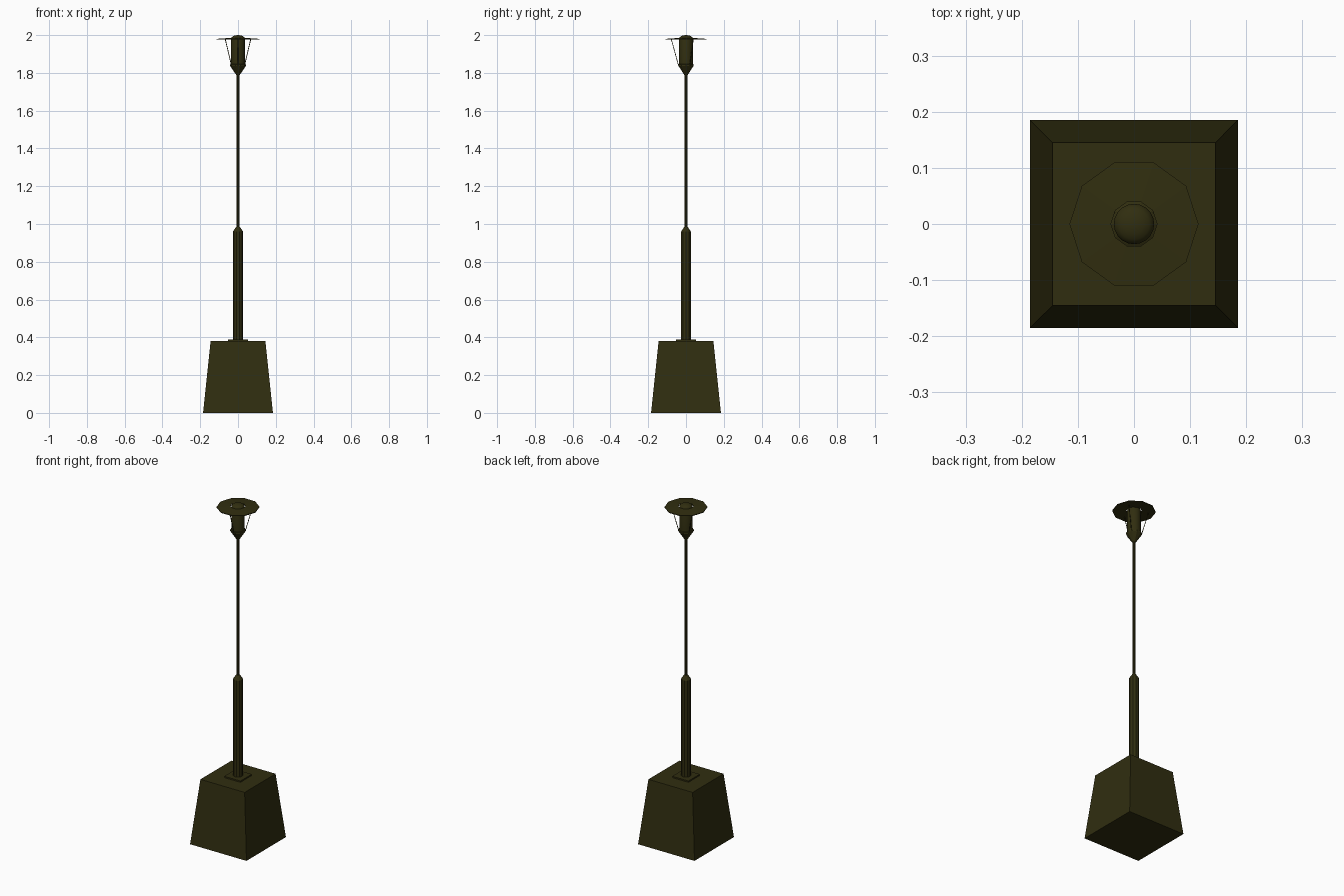
import bpy
import math
from math import cos, sin, radians
from mathutils import Vector

cube = bpy.data.objects.get("Cube")
if cube:
    bpy.data.objects.remove(cube, do_unlink=True)

olive = bpy.data.materials.new("dark_olive_metal")
olive.use_nodes = True
olive.diffuse_color = (0.03, 0.027, 0.005, 1)
olive.node_tree.nodes["Principled BSDF"].inputs["Base Color"].default_value = olive.diffuse_color


def lathe(name, profile, sides, turn=0.0, closed=False, smooth=False):
    """Revolve (radius, height) points about z; open profiles are capped."""
    verts = [(r * cos(a), r * sin(a), z) for r, z in profile
             for a in (turn + math.tau * i / sides for i in range(sides))]
    rows = len(profile)
    faces = []
    for j in range(rows if closed else rows - 1):
        low, high = j * sides, (j + 1) % rows * sides
        for i in range(sides):
            k = (i + 1) % sides
            faces.append((low + i, low + k, high + k, high + i))
    if not closed:
        faces.append(tuple(reversed(range(sides))))
        faces.append(tuple(range((rows - 1) * sides, rows * sides)))
    mesh = bpy.data.meshes.new(name)
    mesh.from_pydata(verts, [], faces)
    mesh.materials.append(olive)
    obj = bpy.data.objects.new(name, mesh)
    bpy.context.collection.objects.link(obj)
    if smooth:
        bpy.ops.object.select_all(action='DESELECT')
        obj.select_set(True)
        bpy.context.view_layer.objects.active = obj
        bpy.ops.object.shade_smooth_by_angle(angle=radians(40))
    return obj


# Tapered square plinth and the plate bolted on it
ROOT2, SQUARE = math.sqrt(2), radians(45)
lathe("plinth", [(0.185 * ROOT2, 0), (0.145 * ROOT2, 0.38)], 4, SQUARE)
lathe("mounting_plate", [(0.053 * ROOT2, 0.38), (0.053 * ROOT2, 0.388)], 4, SQUARE)

# Thick lower column with a tapered collar, then the slim pole
lathe("lower_column", [(0.027, 0.388), (0.027, 0.96), (0.01, 0.985)], 10)
lathe("upper_pole", [(0.009, 0.98), (0.009, 1.80)], 10)

# Lantern: funnel cup, domed lamp and ring-shaped shade
lathe("lamp_cup", [(0.01, 1.79), (0.042, 1.837), (0.042, 1.845), (0.036, 1.848)], 10)
dome = [(0.036 * cos(t), 1.982 + 0.018 * sin(t))
        for t in (radians(a) for a in (0, 20, 40, 60, 80))]
lathe("lamp", [(0.036, 1.846)] + dome, 20, smooth=True)
lathe("shade", [(0.115, 1.976), (0.115, 1.98), (0.041, 1.985), (0.041, 1.981)],
      10, closed=True)

# Three thin struts holding the shade
for n, angle in enumerate((30, 150, 270)):
    out = Vector((cos(radians(angle)), sin(radians(angle)), 0))
    foot = out * 0.04 + Vector((0, 0, 1.84))
    head = out * 0.078 + Vector((0, 0, 1.979))
    axis = head - foot
    strut = lathe(f"strut_{n + 1}", [(0.002, 0), (0.002, axis.length)], 6)
    strut.location = foot
    strut.rotation_mode = 'QUATERNION'
    strut.rotation_quaternion = axis.to_track_quat('Z', 'Y')
